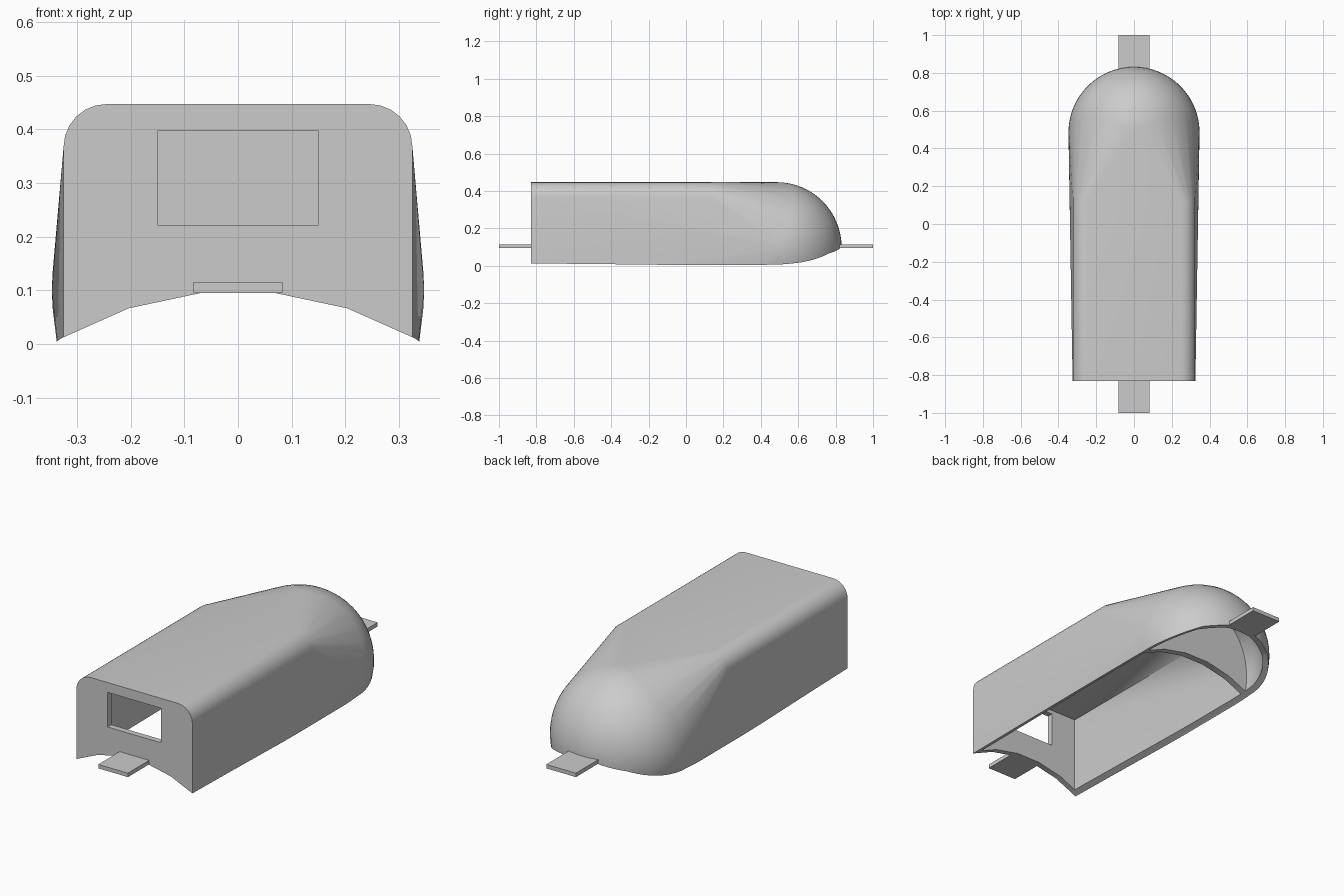
import bpy, bmesh, math
from mathutils import Matrix, Vector

if "Cube" in bpy.data.objects:
    bpy.data.objects.remove(bpy.data.objects["Cube"])

grey = bpy.data.materials.new("plain_grey")
grey.use_nodes = True
GREY = (0.6, 0.6, 0.6, 1)
grey.diffuse_color = GREY
grey.node_tree.nodes["Principled BSDF"].inputs["Base Color"].default_value = GREY

NOSE = Vector((0, 0.485, 0.1))   # centre of the round nose
NOSE_R = 0.347


def to_object(name, bm):
    bmesh.ops.recalc_face_normals(bm, faces=bm.faces)
    mesh = bpy.data.meshes.new(name)
    bm.to_mesh(mesh)
    bm.free()
    mesh.materials.append(grey)
    obj = bpy.data.objects.new(name, mesh)
    bpy.context.collection.objects.link(obj)
    return obj


def box(name, x, y0, y1, z0, z1):
    bm = bmesh.new()
    size = Matrix.Diagonal((2 * x, y1 - y0, z1 - z0, 1))
    place = Matrix.Translation((0, (y0 + y1) / 2, (z0 + z1) / 2))
    bmesh.ops.create_cube(bm, size=1, matrix=place @ size)
    return to_object(name, bm)


def hull(name, half, top, front, back, corner, radius):
    """Round-cornered box blended into a sphere by a convex hull."""
    bm = bmesh.new()
    bmesh.ops.create_uvsphere(bm, u_segments=64, v_segments=32, radius=radius,
                              matrix=Matrix.Translation(NOSE))
    steps = 6 if corner else 0
    for y in (front, back):
        for side in (-1, 1):
            bm.verts.new((side * half, y, -0.1))
            for i in range(steps + 1):
                a = math.pi / 2 * i / max(steps, 1)
                dx, dz = (math.cos(a), math.sin(a)) if corner else (0, 0)
                bm.verts.new((side * (half - corner + corner * dx), y,
                              top - corner + corner * dz))
    res = bmesh.ops.convex_hull(bm, input=bm.verts[:])
    inner = [g for g in set(res["geom_interior"] + res["geom_unused"])
             if isinstance(g, bmesh.types.BMVert)]
    bmesh.ops.delete(bm, geom=inner, context="VERTS")
    # drop old sphere faces buried under the hull
    kept = {g for g in res["geom"] if isinstance(g, bmesh.types.BMFace) and g.is_valid}
    buried = [f for f in bm.faces if f not in kept and any(not e.is_manifold for e in f.edges)]
    bmesh.ops.delete(bm, geom=buried, context="FACES")
    bmesh.ops.dissolve_limit(bm, angle_limit=0.001, verts=bm.verts[:], edges=bm.edges[:])
    return to_object(name, bm)


def cut(target, cutter, keep=False):
    mod = target.modifiers.new("cut", "BOOLEAN")
    mod.operation, mod.solver, mod.object = "DIFFERENCE", "EXACT", cutter
    bpy.context.view_layer.objects.active = target
    bpy.ops.object.modifier_apply(modifier=mod.name)
    if not keep:
        bpy.data.objects.remove(cutter)


# Hollow body, with a bulkhead left standing between hold and nose
shell = hull("body_shell", 0.325, 0.447, -0.83, 0.13, 0.08, NOSE_R)
cavity = hull("cavity", 0.295, 0.417, -0.80, 0.12, 0, NOSE_R - 0.03)
cut(cavity, box("bulkhead_gap", 0.5, 0.44, 0.475, -0.5, 0.6))
cut(shell, cavity)

# Window in the front wall
cut(shell, box("window_cutter", 0.15, -0.9, -0.7, 0.222, 0.397))

# Arched underside
bm = bmesh.new()
ARCH_R = 0.66
arch_z = 0.095 - ARCH_R * math.cos(math.radians(6))
bmesh.ops.create_cone(bm, cap_ends=True, segments=30, radius1=ARCH_R, radius2=ARCH_R, depth=3,
                      matrix=Matrix.Rotation(math.pi / 2, 4, "X"))
flat = max(bm.faces, key=lambda f: f.calc_center_median().z if len(f.verts) == 4 else -9)
tilt = math.atan2(flat.calc_center_median().x, flat.calc_center_median().z)
bmesh.ops.transform(bm, verts=bm.verts[:], matrix=Matrix.Translation((0, 0, arch_z))
                    @ Matrix.Rotation(-tilt, 4, "Y"))
cut(shell, to_object("arch_cutter", bm))

# End tabs
box("front_tab", 0.083, -1, -0.81, 0.095, 0.115)
box("back_tab", 0.083, 0.81, 1, 0.095, 0.115)

# Smooth shading with sharp edges kept
bpy.ops.object.select_all(action="DESELECT")
shell.select_set(True)
bpy.context.view_layer.objects.active = shell
bpy.ops.object.shade_smooth_by_angle(angle=math.radians(30))
